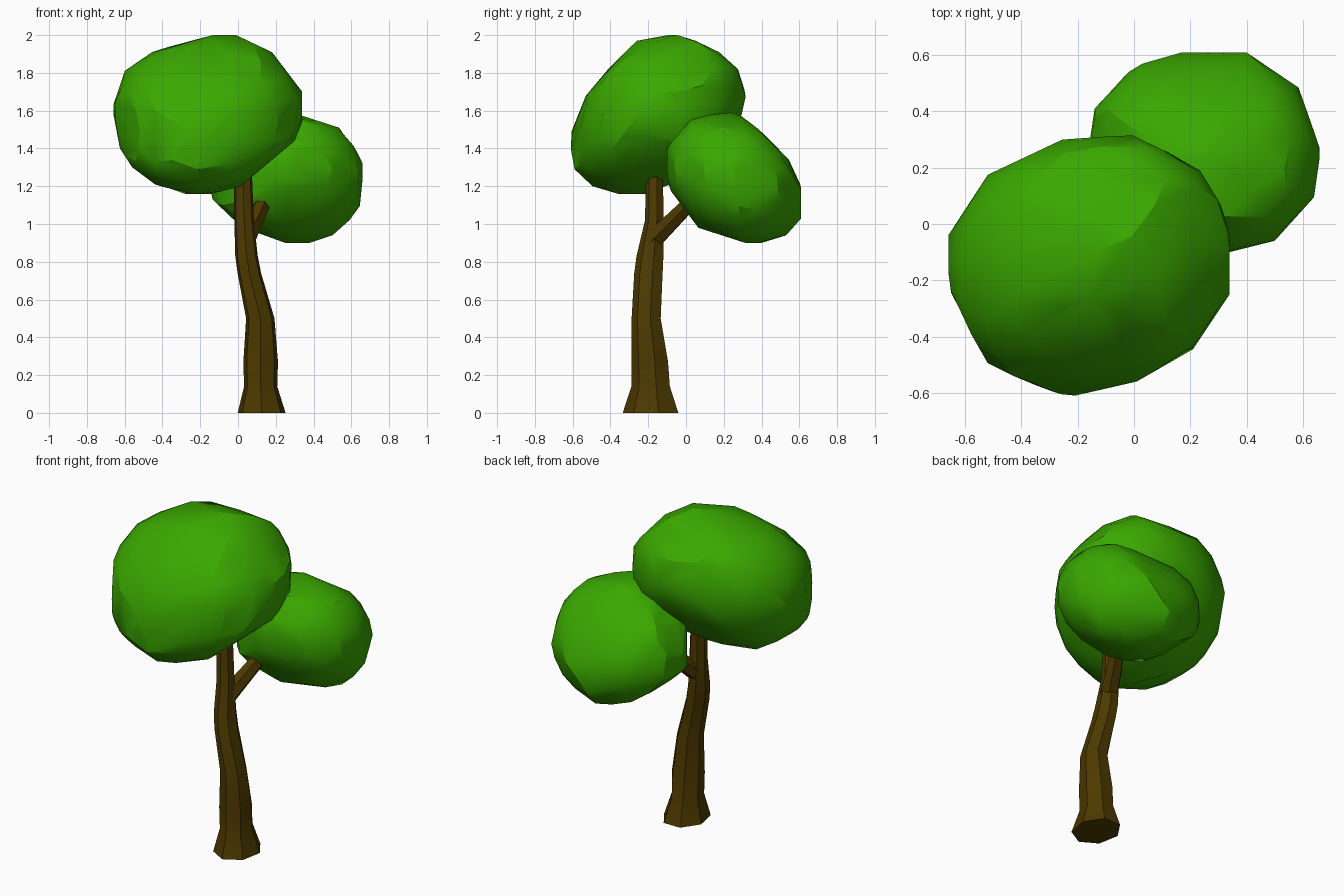
import bpy, bmesh, math
from mathutils import Vector, Matrix

if "Cube" in bpy.data.objects:
    bpy.data.objects.remove(bpy.data.objects["Cube"])


def material(name, color):
    m = bpy.data.materials.new(name)
    m.diffuse_color = (*color, 1)
    m.use_nodes = True
    m.node_tree.nodes["Principled BSDF"].inputs["Base Color"].default_value = m.diffuse_color
    return m


LEAF = material("leaf_green", (0.042, 0.39, 0.0))
BARK = material("bark_brown", (0.075, 0.042, 0.0))


def finish(bm, name, mat, angle):
    bmesh.ops.recalc_face_normals(bm, faces=bm.faces)
    mesh = bpy.data.meshes.new(name)
    bm.to_mesh(mesh)
    bm.free()
    mesh.materials.append(mat)
    mesh.shade_smooth()
    mesh.set_sharp_from_angle(angle=math.radians(angle))
    obj = bpy.data.objects.new(name, mesh)
    bpy.context.collection.objects.link(obj)


def tube(name, rings, sides=7, tilt=None):
    """Loft rings of (centre, x radius, y radius), optionally tilted along an axis."""
    bm = bmesh.new()
    rot = tilt.to_track_quat('Z', 'Y') if tilt else Matrix.Identity(3)
    loops = []
    for c, rx, ry in rings:
        loop = []
        for i in range(sides):
            a = 2 * math.pi * (i + 0.25) / sides
            loop.append(bm.verts.new(Vector(c) + rot @ Vector((rx * math.cos(a), ry * math.sin(a), 0))))
        loops.append(loop)
    for lo, hi in zip(loops, loops[1:]):
        for i in range(sides):
            j = (i + 1) % sides
            bm.faces.new((lo[i], lo[j], hi[j], hi[i]))
    bm.faces.new(loops[0][::-1])
    bm.faces.new(loops[-1])
    finish(bm, name, BARK, 25)


def fit_scale(offset, centre, outlines):
    """Largest scale up to 1 keeping centre + offset inside every outline."""
    s = 1.0
    for (a, b), pts in outlines:
        for (p0, q0), (p1, q1) in zip(pts, pts[1:] + pts[:1]):
            n, m = q1 - q0, p0 - p1
            limit = n * (p0 - centre[a]) + m * (q0 - centre[b])
            reach = n * offset[a] + m * offset[b]
            if limit * reach > 0 and abs(reach) > abs(limit):
                s = min(s, limit / reach)
    return s


def foliage(name, centre, cov, outlines):
    """Faceted blob: hull of three view outlines laid on a tilted ellipsoid."""
    centre, cov = Vector(centre), Matrix(cov)
    bm = bmesh.new()
    bmesh.ops.create_icosphere(bm, subdivisions=3, radius=1)
    for v in bm.verts:
        d = v.co.copy()
        offset = 1.04 * (cov @ d) / math.sqrt(d.dot(cov @ d))
        v.co = centre + offset * fit_scale(offset, centre, outlines)
    bmesh.ops.delete(bm, geom=bm.edges[:], context='EDGES_FACES')
    for (a, b), points in outlines:
        c = 3 - a - b
        det = cov[a][a] * cov[b][b] - cov[a][b] ** 2
        wa = (cov[c][a] * cov[b][b] - cov[c][b] * cov[a][b]) / det
        wb = (cov[c][b] * cov[a][a] - cov[c][a] * cov[a][b]) / det
        for p, q in points:
            co = Vector((0, 0, 0))
            co[a], co[b] = p, q
            co[c] = centre[c] + wa * (p - centre[a]) + wb * (q - centre[b])
            bm.verts.new(co)
    bmesh.ops.convex_hull(bm, input=bm.verts[:])
    loose = [v for v in bm.verts if not v.link_faces]
    bmesh.ops.delete(bm, geom=loose, context='VERTS')
    bmesh.ops.dissolve_limit(bm, angle_limit=math.radians(7), verts=bm.verts[:], edges=bm.edges[:])
    finish(bm, name, LEAF, 24)


# Trunk with flared foot and a slight bend
tube("trunk", [
    ((0.125, -0.18, 0.00), 0.130, 0.155),
    ((0.12, -0.182, 0.14), 0.090, 0.107),
    ((0.12, -0.187, 0.27), 0.094, 0.102),
    ((0.118, -0.207, 0.50), 0.077, 0.081),
    ((0.06, -0.195, 0.74), 0.064, 0.079),
    ((0.045, -0.187, 0.83), 0.061, 0.075),
    ((0.032, -0.165, 1.02), 0.053, 0.052),
    ((0.025, -0.165, 1.32), 0.048, 0.046)])

# Side branch into the lower foliage
start, end = Vector((0.04, -0.17, 0.92)), Vector((0.16, 0.08, 1.17))
tube("branch", [(start, 0.055, 0.055), (start.lerp(end, 0.5), 0.047, 0.047),
                (end, 0.04, 0.04)], 6, end - start)

# Upper foliage
front = [(-.28, 1.965), (-.01, 2.0), (.18, 1.91), (.29, 1.76), (.34, 1.7), (.34, 1.54),
         (.3, 1.44), (.24, 1.39), (.17, 1.325), (.015, 1.2), (-.14, 1.16), (-.28, 1.16),
         (-.44, 1.21), (-.56, 1.3), (-.625, 1.4), (-.66, 1.63), (-.6, 1.81), (-.455, 1.91)]
side = [(-.26, 1.97), (-.095, 2.0), (.05, 1.97), (.175, 1.91), (.275, 1.82), (.31, 1.71),
        (.295, 1.58), (.19, 1.41), (.02, 1.25), (-.2, 1.16), (-.36, 1.16), (-.495, 1.2),
        (-.59, 1.29), (-.61, 1.4), (-.57, 1.55), (-.53, 1.68), (-.395, 1.84)]
top = [(-.255, .3), (-.005, .315), (.16, .235), (.235, .19), (.31, .07), (.34, -.035),
       (.34, -.25), (.21, -.445), (.01, -.56), (-.26, -.605), (-.37, -.57), (-.52, -.495),
       (-.6, -.355), (-.65, -.245), (-.66, -.04), (-.52, .175)]
foliage("upper_foliage", (-0.16, -0.15, 1.58),
        ((.25, .02, .012), (.02, .2116, .04), (.012, .04, .1764)),
        [((0, 2), front), ((1, 2), side), ((0, 1), top)])

# Lower foliage
front = [(.35, 1.57), (.535, 1.51), (.615, 1.41), (.66, 1.32), (.645, 1.095), (.59, 1.02),
         (.5, .94), (.38, .9), (.27, .9), (.1, .95), (-.02, 1.02), (-.135, 1.13),
         (-.155, 1.25), (-.09, 1.41), (.05, 1.53), (.2, 1.585)]
side = [(.24, 1.59), (.295, 1.57), (.4, 1.49), (.545, 1.34), (.605, 1.21), (.61, 1.03),
        (.53, .94), (.4, .9), (.34, .9), (.24, .925), (.065, .98), (0, 1.08),
        (-.08, 1.175), (-.1, 1.235), (-.1, 1.405), (.04, 1.57)]
top = [(.17, .61), (.4, .61), (.585, .485), (.64, .33), (.66, .27), (.64, .095),
       (.5, -.06), (.34, -.1), (.15, -.08), (-.02, .02), (-.11, .15), (-.155, .31),
       (-.14, .41), (-.02, .54), (.03, .57)]
foliage("lower_foliage", (0.25, 0.25, 1.245),
        ((.168, 0, 0), (0, .126, -.022), (0, -.022, .119)),
        [((0, 2), front), ((1, 2), side), ((0, 1), top)])
